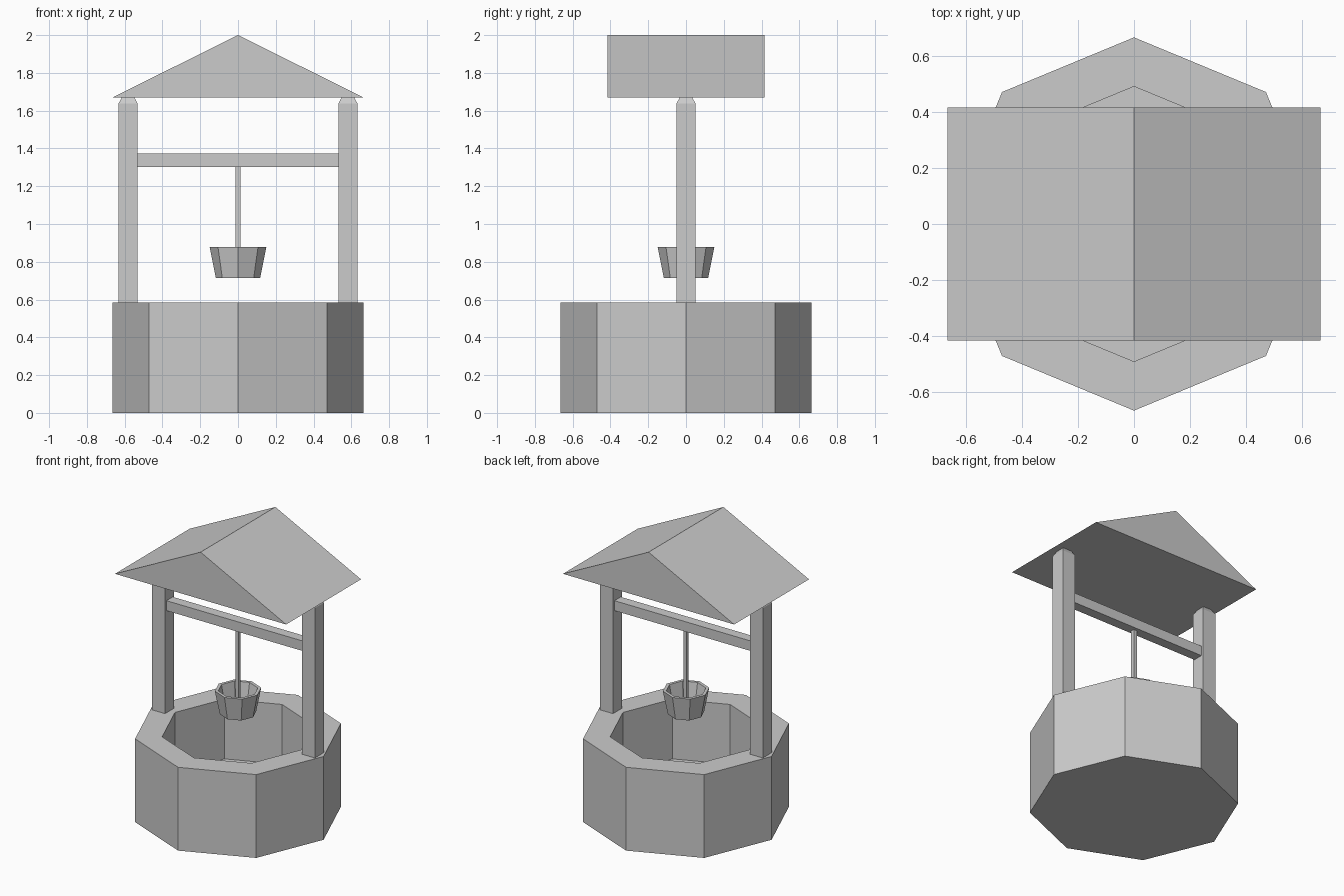
import bpy, bmesh
from math import cos, sin, pi

if "Cube" in bpy.data.objects:
    bpy.data.objects.remove(bpy.data.objects["Cube"])


def make(name, verts, faces):
    me = bpy.data.meshes.new(name)
    me.from_pydata(verts, [], faces)
    bm = bmesh.new()
    bm.from_mesh(me)
    bmesh.ops.recalc_face_normals(bm, faces=bm.faces)
    bm.to_mesh(me)
    bm.free()
    ob = bpy.data.objects.new(name, me)
    bpy.context.collection.objects.link(ob)
    return ob


def loft(name, rings):
    """Skin a list of equal-sized vertex rings and cap both ends."""
    n = len(rings[0])
    verts = [v for r in rings for v in r]
    faces = [(k * n + i, k * n + (i + 1) % n, (k + 1) * n + (i + 1) % n, (k + 1) * n + i)
             for k in range(len(rings) - 1) for i in range(n)]
    faces += [tuple(range(n)), tuple(range(len(verts) - n, len(verts)))]
    return make(name, verts, faces)


def octagon(r, z):
    return [(r * cos(i * pi / 4), r * sin(i * pi / 4), z) for i in range(8)]


def rect(cx, hx, hy, z):
    return [(cx + sx * hx, sy * hy, z) for sx, sy in ((-1, -1), (1, -1), (1, 1), (-1, 1))]


# Hollow octagonal well wall with an inner floor
loft("well_wall", [octagon(0.665, 0), octagon(0.665, 0.585),
                   octagon(0.49, 0.585), octagon(0.49, 0.165)])

# Posts with tapered tops tucked under the roof
for side, name in ((-1, "left_post"), (1, "right_post")):
    loft(name, [rect(side * 0.582, 0.051, 0.051, 0.585),
                rect(side * 0.582, 0.051, 0.051, 1.637),
                rect(side * 0.582, 0.03, 0.03, 1.675)])

# Crossbeam and rope
loft("crossbeam", [rect(0, 0.532, 0.035, 1.302), rect(0, 0.532, 0.035, 1.372)])
loft("rope", [rect(0, 0.0125, 0.0125, 0.74), rect(0, 0.0125, 0.0125, 1.302)])

# Tapered hollow bucket
loft("bucket", [octagon(0.117, 0.713), octagon(0.15, 0.878),
                octagon(0.128, 0.878), octagon(0.102, 0.74)])

# Gabled roof prism
loft("roof", [[(-0.665, y, 1.67), (0.665, y, 1.67), (0, y, 2.0)] for y in (-0.415, 0.415)])
